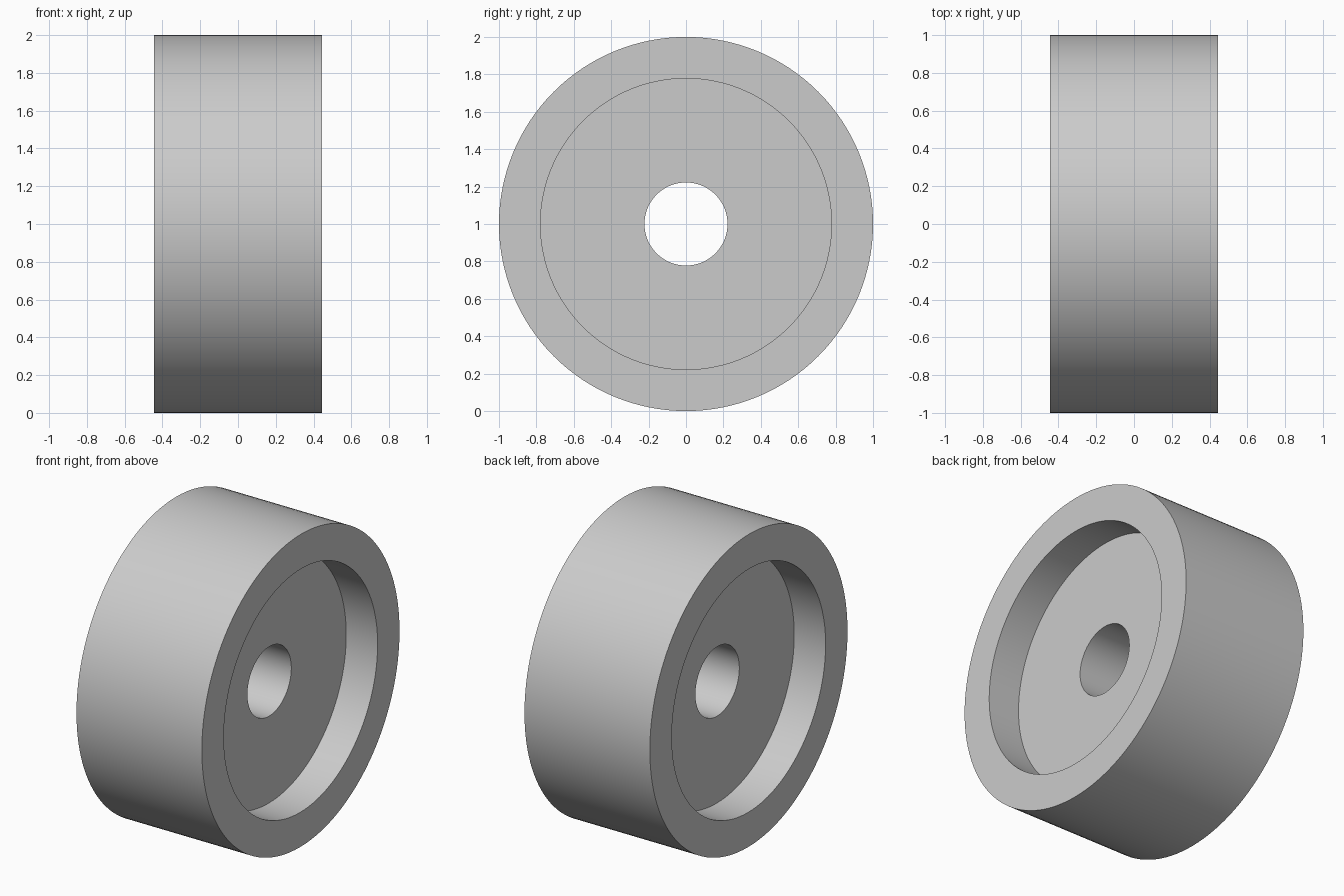
import bpy, bmesh, math
from mathutils import Matrix, Vector

cube = bpy.data.objects.get("Cube")
if cube:
    bpy.data.objects.remove(cube, do_unlink=True)

HALF_WIDTH = 0.444
TIRE_R, RIM_R, BORE_R = 1.0, 0.778, 0.222
WEB = 0.222          # half thickness of the central disc
SEGMENTS = 128

grey = bpy.data.materials.new("light_grey")
grey.use_nodes = True
colour = (0.6, 0.6, 0.6, 1)
grey.diffuse_color = colour
grey.node_tree.nodes["Principled BSDF"].inputs["Base Color"].default_value = colour

# Half of the wheel section (x, radius), mirrored to a closed loop
half = [(WEB, BORE_R), (WEB, RIM_R), (HALF_WIDTH, RIM_R), (HALF_WIDTH, TIRE_R)]
section = half + [(-x, r) for x, r in reversed(half)]

# Spin the section around the axle
bm = bmesh.new()
verts = [bm.verts.new((x, 0, r)) for x, r in section]
edges = [bm.edges.new((a, b)) for a, b in zip(verts, verts[1:] + verts[:1])]
bmesh.ops.spin(bm, geom=verts + edges, cent=(0, 0, 0), axis=(1, 0, 0),
               angle=math.tau, steps=SEGMENTS, use_merge=True)
bmesh.ops.remove_doubles(bm, verts=bm.verts, dist=1e-4)
bmesh.ops.recalc_face_normals(bm, faces=bm.faces)
bmesh.ops.translate(bm, verts=bm.verts, vec=(0, 0, TIRE_R))

mesh = bpy.data.meshes.new("wheel")
bm.to_mesh(mesh)
bm.free()
mesh.materials.append(grey)
wheel = bpy.data.objects.new("wheel", mesh)
bpy.context.collection.objects.link(wheel)

bpy.context.view_layer.objects.active = wheel
wheel.select_set(True)
bpy.ops.object.shade_smooth_by_angle(angle=math.radians(30))
